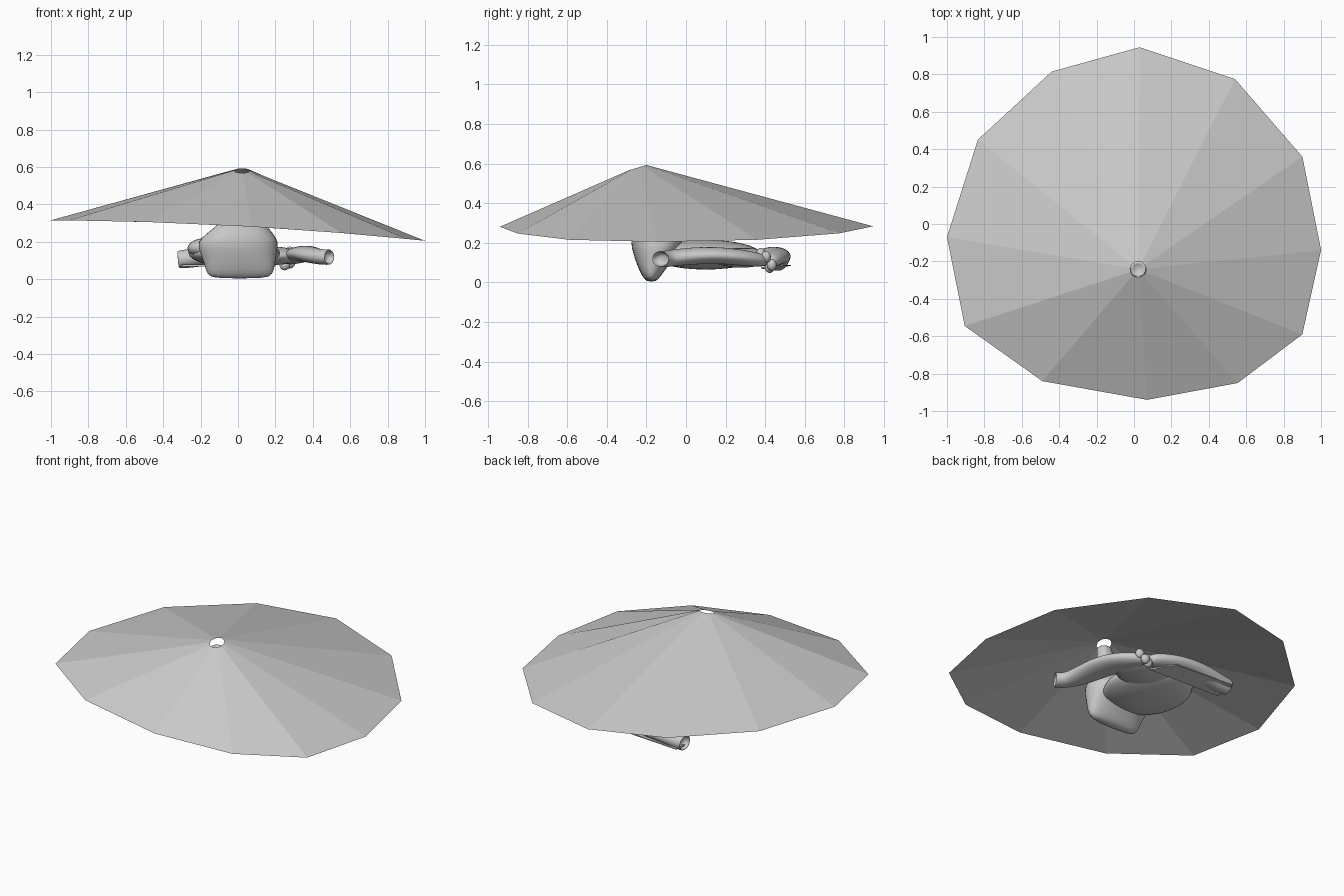
import bpy, bmesh, math
from mathutils import Vector

if "Cube" in bpy.data.objects:
    bpy.data.objects.remove(bpy.data.objects["Cube"], do_unlink=True)

grey = bpy.data.materials.new("plain grey")
grey.use_nodes = True
grey.diffuse_color = (0.6, 0.6, 0.6, 1)
grey.node_tree.nodes["Principled BSDF"].inputs["Base Color"].default_value = (0.6, 0.6, 0.6, 1)


def finish(name, bm, smooth=True):
    bmesh.ops.recalc_face_normals(bm, faces=bm.faces)
    mesh = bpy.data.meshes.new(name)
    bm.to_mesh(mesh)
    bm.free()
    obj = bpy.data.objects.new(name, mesh)
    bpy.context.collection.objects.link(obj)
    mesh.materials.append(grey)
    for p in mesh.polygons:
        p.use_smooth = smooth
    return obj


def loft(bm, rings, cap_start=True, cap_end=True):
    loops = [[bm.verts.new(p) for p in ring] for ring in rings]
    n = len(loops[0])
    for a, b in zip(loops, loops[1:]):
        for i in range(n):
            j = (i + 1) % n
            bm.faces.new((a[i], a[j], b[j], b[i]))
    if cap_start:
        bm.faces.new(loops[0])
    if cap_end:
        bm.faces.new(loops[-1])


def squircle(angle, power):
    c, s = math.cos(angle), math.sin(angle)
    return (math.copysign(abs(c) ** power, c), math.copysign(abs(s) ** power, s))


def add_subsurf(obj, levels=2):
    mod = obj.modifiers.new("smooth", "SUBSURF")
    mod.levels = mod.render_levels = levels


def limb(name, path, sizes, sides=12):
    """Flattened tube; the far end is a shallow open cup."""
    pts = [Vector(p) for p in path]
    rings = []
    for k, p in enumerate(pts):
        along = (pts[min(k + 1, len(pts) - 1)] - pts[max(k - 1, 0)]).normalized()
        side = along.cross(Vector((0, 0, 1))).normalized()
        up = side.cross(along)
        w, h = sizes[k]
        rings.append([p + side * (w * math.cos(t)) + up * (h * math.sin(t))
                      for t in (2 * math.pi * i / sides for i in range(sides))])
    # cup: thin lip, then a floor pulled inwards
    centre = pts[-1]
    inward = (pts[-2] - pts[-1]).normalized()
    lip = [centre + (v - centre) * 0.85 for v in rings[-1]]
    floor = [centre + (v - centre) * 0.7 + inward * 0.04 for v in rings[-1]]
    bm = bmesh.new()
    loft(bm, rings + [lip, floor])
    add_subsurf(finish(name, bm))


def ball(name, centre, radii):
    bm = bmesh.new()
    bmesh.ops.create_uvsphere(bm, u_segments=24, v_segments=14, radius=1)
    bmesh.ops.scale(bm, vec=radii, verts=bm.verts)
    bmesh.ops.translate(bm, vec=centre, verts=bm.verts)
    return finish(name, bm)


# canopy: twelve flat panels, off-centre peak with an open hole
rim = [(0.03, 0.945), (0.54, 0.775), (0.9, 0.36), (1, -0.14), (0.9, -0.59), (0.555, -0.85),
       (0.07, -0.94), (-0.49, -0.84), (-0.905, -0.545), (-1, -0.07), (-0.835, 0.45), (-0.44, 0.815)]
peak = Vector((0.022, -0.243, 0.58))
outer = [Vector((x, y, 0.285 - 0.055 * x - 0.025 * x * x)) for x, y in rim]
inner = []
for p in outer:
    d = (p - peak).to_2d().normalized() * 0.043
    inner.append(peak + Vector((d.x, d.y, 0.3 * d.y)))
bm = bmesh.new()
loft(bm, [outer, inner], False, False)
finish("canopy", bm, smooth=False)

# torso with a neck that rises into the hole: z, x centre, y centre, half width, half depth
sections = [
    (0.003, 0.01, -0.175, 0.14, 0.02), (0.025, 0.01, -0.175, 0.18, 0.045),
    (0.08, 0.01, -0.17, 0.19, 0.075), (0.15, 0.0, -0.15, 0.21, 0.12),
    (0.2, 0.0, -0.145, 0.22, 0.135), (0.245, 0.01, -0.155, 0.18, 0.12),
    (0.29, 0.02, -0.17, 0.13, 0.095), (0.35, 0.02, -0.2, 0.075, 0.065),
    (0.45, 0.022, -0.23, 0.048, 0.045), (0.57, 0.022, -0.243, 0.042, 0.042),
]
rings = []
for z, cx, cy, w, d in sections:
    ring = []
    for i in range(20):
        c, s = squircle(2 * math.pi * i / 20, 0.85)
        ring.append((cx + w * c, cy + d * s, z))
    rings.append(ring)
# hollow top of the neck
rings.append([(0.022 + (x - 0.022) * 0.8, -0.243 + (y + 0.243) * 0.8, 0.535) for x, y, z in rings[-1]])
bm = bmesh.new()
loft(bm, rings)
add_subsurf(finish("torso_and_neck", bm), 1)

# broad flat body behind the torso
ball("lower_body", (-0.02, 0.1, 0.14), (0.245, 0.28, 0.075))
ball("right_hump", (-0.17, 0.04, 0.165), (0.1, 0.13, 0.055))
ball("rear_bridge", (0.17, 0.28, 0.125), (0.17, 0.16, 0.05))

# two flattened limbs meeting at the rear left corner
limb("left_limb",
     [(0.25, 0.42, 0.105), (0.32, 0.29, 0.125), (0.355, 0.14, 0.14), (0.39, -0.02, 0.13),
      (0.44, -0.1, 0.118), (0.49, -0.13, 0.118)],
     [(0.04, 0.035), (0.09, 0.042), (0.1, 0.045), (0.08, 0.045), (0.055, 0.042), (0.055, 0.044)])
limb("right_limb",
     [(0.25, 0.42, 0.105), (0.12, 0.435, 0.125), (-0.03, 0.44, 0.135), (-0.17, 0.45, 0.125),
      (-0.26, 0.46, 0.11), (-0.32, 0.465, 0.105)],
     [(0.04, 0.035), (0.08, 0.045), (0.095, 0.05), (0.08, 0.055), (0.06, 0.052), (0.052, 0.05)])

# thin flap under the right limb
bm = bmesh.new()
loft(bm, [[(-0.3, 0.53, 0.083), (-0.3, 0.4, 0.068), (0.2, 0.38, 0.068), (0.1, 0.5, 0.083)],
          [(-0.3, 0.53, 0.089), (-0.3, 0.4, 0.078), (0.2, 0.38, 0.078), (0.1, 0.5, 0.089)]])
finish("lower_flap", bm, smooth=False)

# lumpy knot where the limbs join
for k in range(5):
    a = 2 * math.pi * k / 5
    ball("knot_lobe_%d" % (k + 1), (0.27 + 0.025 * math.cos(a), 0.405 + 0.03 * math.sin(a), 0.11 + 0.035 * math.cos(a + 1)),
         (0.028, 0.024, 0.03))
